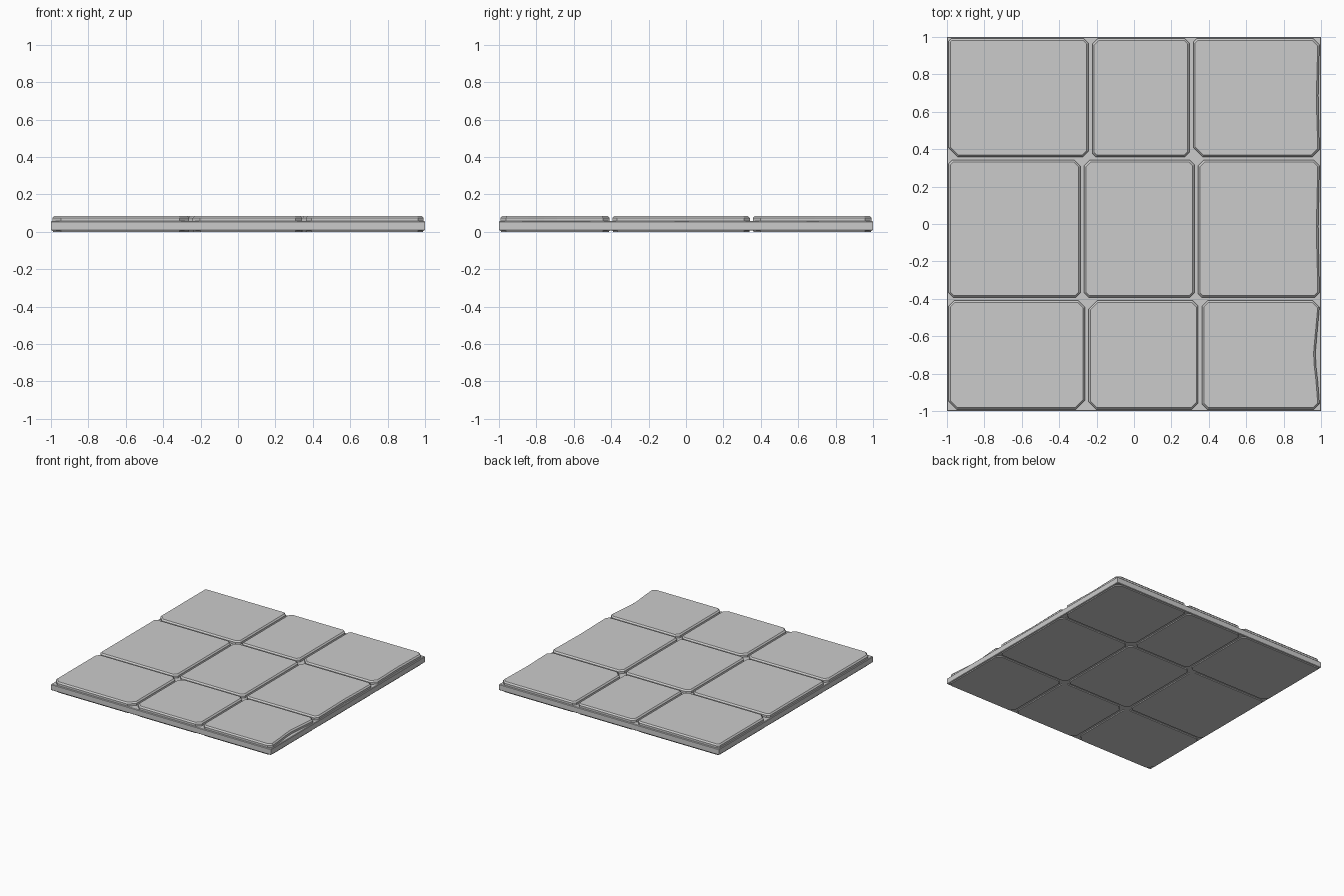
import bpy, bmesh

if "Cube" in bpy.data.objects:
    bpy.data.objects.remove(bpy.data.objects["Cube"])

EDGE = 0.992          # outer tile edge, slightly inside the slab


def outline(rect, cuts, inset, dip):
    """Rectangle with clipped corners (bl, br, tr, tl); dip wears the right edge."""
    x0, y0, x1, y1 = rect
    x0, y0, x1, y1 = x0 + inset, y0 + inset, x1 - inset, y1 - inset
    a, b, c, d = [max(k - 0.586 * inset, 0.004) for k in cuts]
    h = y1 - y0
    worn = [(x1 - dip * w, y0 + h * f)
            for f, w in ((0.25, 0.4), (0.4, 0.85), (0.52, 1.0), (0.65, 0.7), (0.82, 0.3))]
    return ([(x0 + a, y0), (x1 - b, y0), (x1, y0 + b)] + worn +
            [(x1, y1 - c), (x1 - c, y1), (x0 + d, y1), (x0, y1 - d), (x0, y0 + a)])


def loft(name, rings):
    bm = bmesh.new()
    loops = [[bm.verts.new((x, y, z)) for x, y in pts] for pts, z in rings]
    n = len(loops[0])
    for lo, hi in zip(loops, loops[1:]):
        for i in range(n):
            j = (i + 1) % n
            bm.faces.new((lo[i], lo[j], hi[j], hi[i]))
    bm.faces.new(loops[0][::-1])
    bm.faces.new(loops[-1])
    bmesh.ops.recalc_face_normals(bm, faces=bm.faces)
    mesh = bpy.data.meshes.new(name)
    bm.to_mesh(mesh)
    bm.free()
    obj = bpy.data.objects.new(name, mesh)
    bpy.context.collection.objects.link(obj)
    return obj


# Mortar slab
def square(s):
    return [(-s, -s), (s, -s), (s, s), (-s, s)]


loft("mortar_slab", [(square(0.996), 0.007), (square(1.0), 0.011),
                     (square(1.0), 0.053), (square(0.996), 0.057)])

# Rows: y range, column joints, right edge wear, corner cuts per tile
rows = [
    (-EDGE, -0.409, (-0.252, 0.353), 0.022,
     [(.045, .05, .035, .03), (.04, .035, .03, .045), (.03, .03, .035, .03)]),
    (-0.393, 0.341, (-0.277, 0.333), 0.007,
     [(.025, .025, .03, .02), (.025, .025, .025, .03), (.02, .025, .03, .03)]),
    (0.358, EDGE, (-0.233, 0.307), 0.007,
     [(.05, .03, .025, .015), (.02, .025, .025, .03), (.05, .04, .035, .02)]),
]

# Stone tiles
for r, (y0, y1, joints, wear, cuts) in enumerate(rows):
    g = 0.010
    spans = [(-EDGE, joints[0] - g), (joints[0] + g, joints[1] - g), (joints[1] + g, EDGE)]
    for c, (x0, x1) in enumerate(spans):
        rect = (x0, y0, x1, y1)
        dip = wear if c == 2 else 0
        profile = [(0.0, 0.003, 0), (0.009, 0, 0), (0.052, 0, 0),
                   (0.056, 0, dip), (0.074, 0, dip), (0.085, 0.010, dip)]
        loft(f"stone_tile_{r + 1}_{c + 1}",
             [(outline(rect, cuts[c], i, d), z) for z, i, d in profile])
